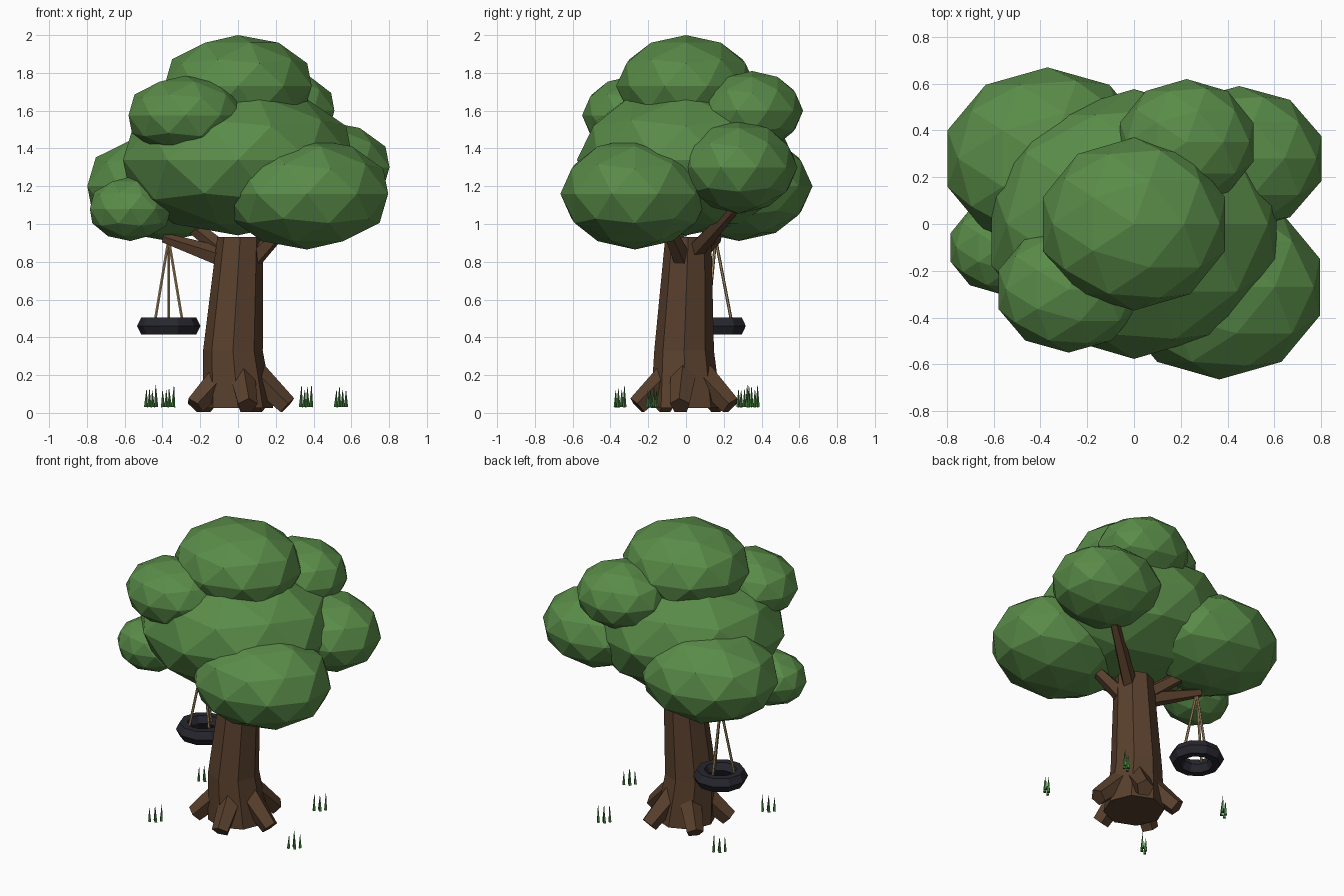
import bpy, bmesh, math, random
from mathutils import Vector, Matrix

random.seed(4)
cube = bpy.data.objects.get("Cube")
if cube:
    bpy.data.objects.remove(cube, do_unlink=True)


def material(name, rgb):
    mat = bpy.data.materials.new(name)
    mat.use_nodes = True
    mat.diffuse_color = (*rgb, 1)
    bsdf = mat.node_tree.nodes["Principled BSDF"]
    bsdf.inputs["Base Color"].default_value = (*rgb, 1)
    bsdf.inputs["Roughness"].default_value = 0.9
    return mat


leaf = material("leaf green", (0.1, 0.26, 0.065))
bark = material("bark brown", (0.1, 0.051, 0.026))
rope = material("rope tan", (0.42, 0.28, 0.13))
rubber = material("tire rubber", (0.02, 0.02, 0.028))
grass = material("grass green", (0.055, 0.21, 0.045))


def finish(name, bm, mat):
    bmesh.ops.recalc_face_normals(bm, faces=bm.faces)
    mesh = bpy.data.meshes.new(name)
    bm.to_mesh(mesh)
    bm.free()
    mesh.materials.append(mat)
    obj = bpy.data.objects.new(name, mesh)
    bpy.context.collection.objects.link(obj)
    return obj


def add_taper(bm, start, end, r1, r2, sides):
    """Tapered prism running from start to end."""
    start, end = Vector(start), Vector(end)
    axis = end - start
    turn = axis.to_track_quat('Z', 'Y').to_matrix().to_4x4()
    bmesh.ops.create_cone(bm, cap_ends=True, segments=sides, radius1=r1, radius2=r2,
                          depth=axis.length,
                          matrix=Matrix.Translation((start + end) / 2) @ turn)


# Leaf clusters: centre, then half sizes
clusters = {
    "leaves_centre": ((0, 0, 1.34), (0.64, 0.577, 0.4)),
    "leaves_top": ((0, 0, 1.73), (0.41, 0.37, 0.27)),
    "leaves_front_left": ((0.365, -0.27, 1.16), (0.452, 0.395, 0.295)),
    "leaves_back_right": ((-0.37, 0.28, 1.2), (0.45, 0.39, 0.29)),
    "leaves_back_left": ((0.45, 0.28, 1.3), (0.37, 0.31, 0.245)),
    "leaves_upper_front": ((-0.28, -0.28, 1.575), (0.315, 0.27, 0.21)),
    "leaves_upper_back": ((0.225, 0.35, 1.6), (0.3, 0.27, 0.21)),
    "leaves_small_right": ((-0.57, -0.1, 1.08), (0.225, 0.2, 0.17)),
}
for name, (centre, size) in clusters.items():
    bm = bmesh.new()
    bmesh.ops.create_icosphere(bm, subdivisions=2, radius=1)
    bmesh.ops.scale(bm, vec=size, verts=bm.verts)
    bmesh.ops.translate(bm, vec=centre, verts=bm.verts)
    finish(name, bm, leaf)

# Trunk: eight-sided rings given as centre and radius
bm = bmesh.new()
SIDES = 8
rings = []
for x, y, z, r in [(0, 0, 0.025, 0.187), (-0.027, -0.01, 0.33, 0.158), (0.012, 0.012, 0.93, 0.122)]:
    angles = [math.tau * i / SIDES for i in range(SIDES)]
    rings.append([bm.verts.new((x + r * math.cos(a), y + r * math.sin(a), z)) for a in angles])
for low, high in zip(rings, rings[1:]):
    for i in range(SIDES):
        j = (i + 1) % SIDES
        bm.faces.new((low[i], low[j], high[j], high[i]))
bm.faces.new(rings[0])
bm.faces.new(rings[-1])
finish("trunk", bm, bark)

# Five roots flaring out to the ground
for k in range(5):
    a = math.radians(-7 + 72 * k)
    out = Vector((math.cos(a), math.sin(a), 0))
    bm = bmesh.new()
    add_taper(bm, out * 0.08 + Vector((0, 0, 0.21)), out * 0.262 + Vector((0, 0, 0.037)),
              0.075, 0.055, 5)
    for v in bm.verts:
        v.co.z = max(v.co.z, 0)
    finish(f"root_{k + 1}", bm, bark)

# Branches
branches = {
    "swing_branch": ((-0.04, 0.02, 0.81), (-0.39, 0.165, 0.925), 0.06, 0.028),
    "right_branch": ((-0.03, 0.03, 0.82), (-0.23, 0.16, 0.98), 0.05, 0.04),
    "left_branch": ((0.04, 0, 0.77), (0.23, -0.09, 0.97), 0.055, 0.037),
    "back_branch": ((0.02, 0.01, 0.82), (0.4, 0.28, 1.11), 0.052, 0.03),
}
for name, (start, end, r1, r2) in branches.items():
    bm = bmesh.new()
    add_taper(bm, start, end, r1, r2, 5)
    finish(name, bm, bark)

# Tire swing hanging from three ropes
hub = Vector((-0.367, 0.157, 0.46))
bpy.ops.mesh.primitive_torus_add(location=hub, major_segments=10, minor_segments=6,
                                 major_radius=0.123, minor_radius=0.045)
tire = bpy.context.object
tire.name = "tire"
tire.scale.z = 1.15
tire.data.materials.append(rubber)
for k in range(3):
    a = math.radians(90 + 120 * k)
    bm = bmesh.new()
    add_taper(bm, hub + Vector((0.085 * math.cos(a), 0.085 * math.sin(a), 0.02)),
              (hub.x, hub.y, 0.92), 0.008, 0.008, 6)
    finish(f"rope_{k + 1}", bm, rope)

# Grass tufts around the tree
for k, (x, y) in enumerate([(-0.37, -0.35), (-0.46, 0.3), (0.36, 0.355), (0.545, -0.18)]):
    bm = bmesh.new()
    for i in range(4):
        bx = x - 0.027 + 0.018 * i
        by = y + (-0.022, 0.01, -0.008, 0.024)[i]
        tip = (bx + random.uniform(-0.005, 0.005), by, random.uniform(0.115, 0.15))
        add_taper(bm, (bx, by, 0.03), tip, 0.011, 0.001, 4)
    finish(f"grass_tuft_{k + 1}", bm, grass)
